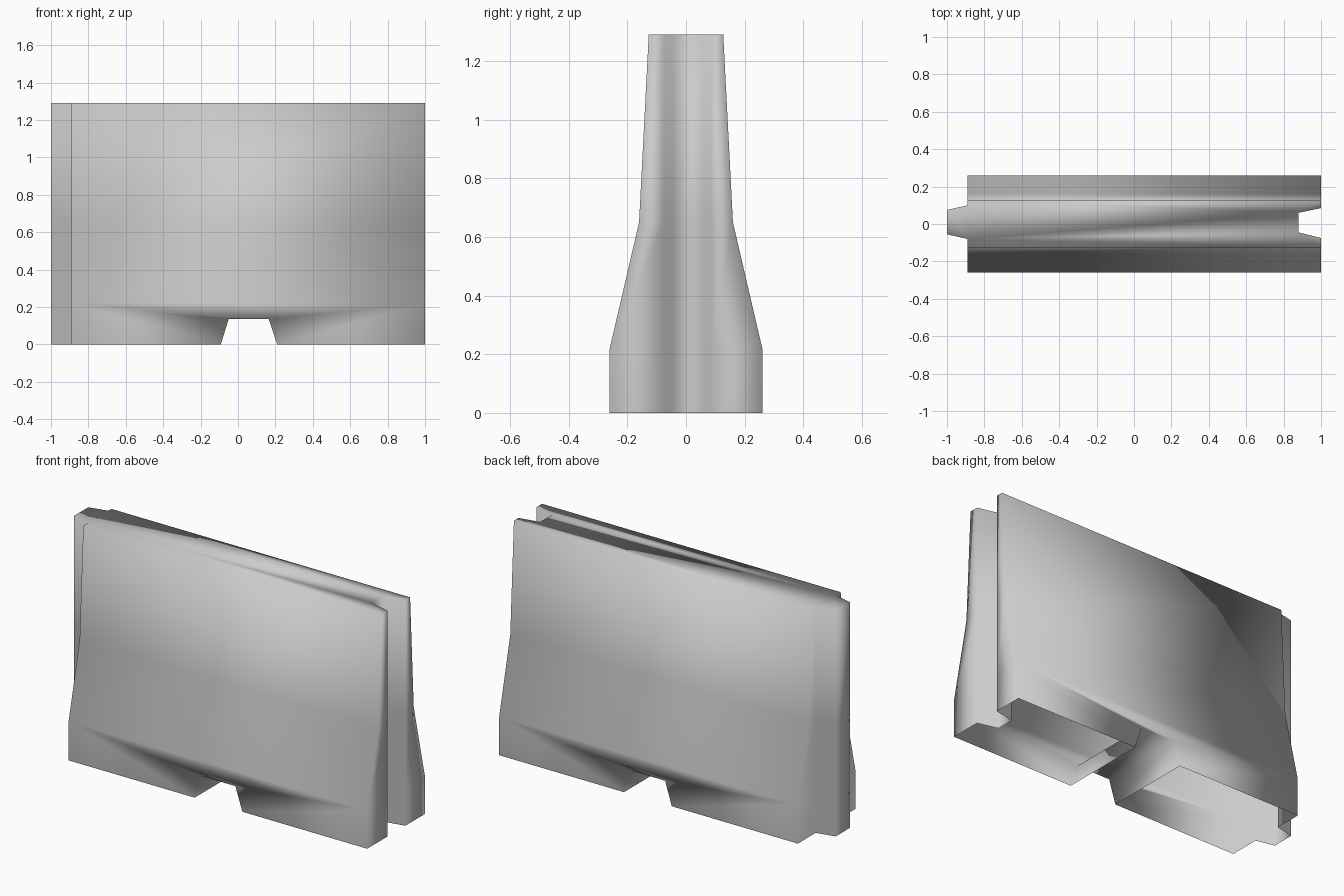
import bpy
import bmesh

cube = bpy.data.objects.get("Cube")
if cube:
    bpy.data.objects.remove(cube, do_unlink=True)

plastic = bpy.data.materials.new("grey_plastic")
plastic.use_nodes = True
grey = (0.6, 0.6, 0.6, 1)
plastic.diffuse_color = grey
plastic.node_tree.nodes["Principled BSDF"].inputs["Base Color"].default_value = grey


def outline(w):
    """Plan section of half width w: groove at the +x end, tongue at the -x end."""
    groove = [(1, -.075), (.88, -.045), (.88, .06), (1, .085)]
    tongue = [(-.89, .1), (-1, .075), (-1, -.055), (-.89, -.08)]
    return [(-.89, -w), (1, -w)] + groove + [(1, w), (-.89, w)] + tongue


bm = bmesh.new()

# Rings of the tapered shell: (height, half width)
levels = [(0, .26), (.22, .26), (.65, .16), (1.29, .127)]
rings = [[bm.verts.new((x, y, z)) for x, y in outline(w)] for z, w in levels]

# Drain notch corners on the front and back walls
notch = [(-.092, 0), (-.05, .135), (.165, .135), (.21, 0)]
front, back = ([bm.verts.new((x, y, z)) for x, z in notch] for y in (-.26, .26))

# Walls, with the notch let into the two long bottom bands
count = len(rings[0])
for level, (low, high) in enumerate(zip(rings, rings[1:])):
    for i in range(count):
        j = (i + 1) % count
        middle = []
        if level == 0 and i == 0:
            middle = front
        elif level == 0 and i == 6:
            middle = back[::-1]
        bm.faces.new([low[i], *middle, low[j], high[j], high[i]])

# Channel through the base, and the closed top; the underside stays open
for i in range(len(notch) - 1):
    bm.faces.new([front[i], back[i], back[i + 1], front[i + 1]])
bm.faces.new(rings[-1])

for face in bm.faces:
    face.smooth = True

mesh = bpy.data.meshes.new("barrier_shell")
bm.to_mesh(mesh)
bm.free()
mesh.materials.append(plastic)
barrier = bpy.data.objects.new("barrier_shell", mesh)
bpy.context.collection.objects.link(barrier)
